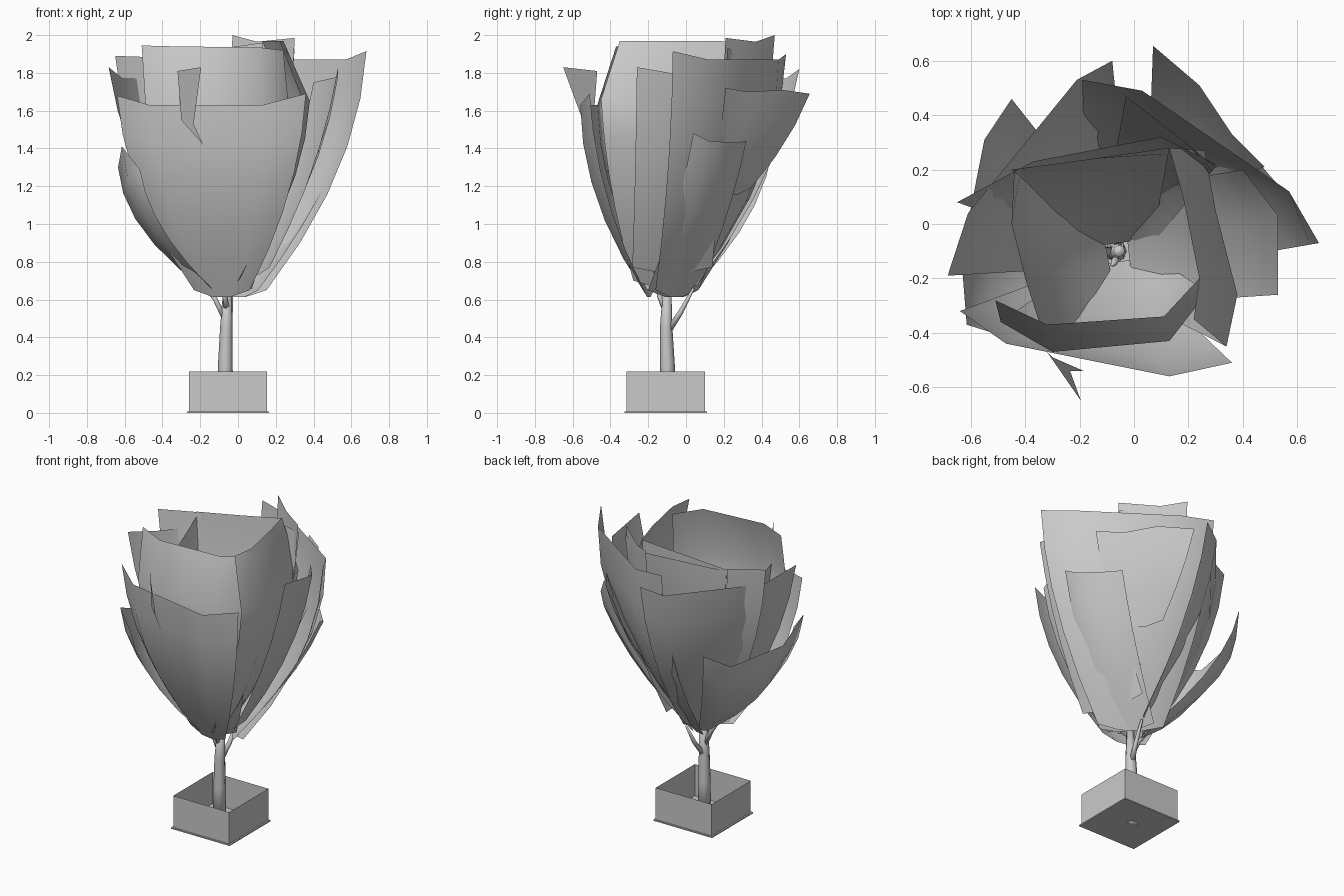
import bpy
import bmesh
from mathutils import Vector

cube = bpy.data.objects.get("Cube")
if cube:
    bpy.data.objects.remove(cube, do_unlink=True)

grey = bpy.data.materials.new("plain_grey")
grey.use_nodes = True
grey.diffuse_color = (0.59, 0.59, 0.59, 1)
grey.node_tree.nodes["Principled BSDF"].inputs["Base Color"].default_value = grey.diffuse_color


def add_object(name, bm, smooth=False):
    mesh = bpy.data.meshes.new(name)
    bm.to_mesh(mesh)
    bm.free()
    mesh.materials.append(grey)
    for face in mesh.polygons:
        face.use_smooth = smooth
    obj = bpy.data.objects.new(name, mesh)
    bpy.context.collection.objects.link(obj)
    return obj


# Square planter: open box on a slightly wider base plate
def box(name, size, bottom, height, open_top=False):
    bm = bmesh.new()
    bmesh.ops.create_cube(bm, size=1)
    for v in bm.verts:
        v.co = ((v.co.x * size) - 0.053, (v.co.y * size) - 0.107,
                bottom + (v.co.z + 0.5) * height)
    if open_top:
        lids = [f for f in bm.faces if abs(f.normal.z) > 0.9]
        bmesh.ops.delete(bm, geom=lids, context='FACES')
    return add_object(name, bm)


box("planter_walls", 0.415, 0.008, 0.212, True)
box("planter_base", 0.435, 0, 0.008)


# Trunk and branches: tapering tubes
def tube(name, path, radii, sides=8):
    bm = bmesh.new()
    rings = []
    for i, p in enumerate(path):
        a, b = Vector(path[max(i - 1, 0)]), Vector(path[min(i + 1, len(path) - 1)])
        turn = Vector((0, 0, 1)).rotation_difference(b - a).to_matrix().to_4x4()
        turn.translation = p
        made = bmesh.ops.create_circle(bm, segments=sides, radius=radii[i], matrix=turn)
        rings.append(made["verts"])
    for low, high in zip(rings, rings[1:]):
        for k in range(sides):
            n = (k + 1) % sides
            bm.faces.new((low[k], low[n], high[n], high[k]))
    bm.faces.new(rings[0][::-1])
    bm.faces.new(rings[-1])
    add_object(name, bm, True)


tube("trunk", [(-.067, -.1, 0), (-.067, -.098, .25), (-.062, -.105, .45), (-.055, -.1, .67)],
     [.041, .039, .033, .022])
twigs = [
    ("left", [(-.07, -.1, .5), (-.12, -.1, .6), (-.19, -.08, .69)]),
    ("back", [(-.06, -.09, .44), (-.04, -.03, .53), (-.03, .04, .66)]),
    ("front", [(-.06, -.11, .55), (-.07, -.14, .62), (-.08, -.15, .68)]),
]
for side, path in twigs:
    tube("branch_" + side, path, [.018, .014, .007], 6)


# Foliage: cupped sheets rising from the trunk top to a given rim,
# optionally passing over a shoulder before curling in to the rim
def sheet(name, rim, bulge, bottom=0.62, half_width=0.14, offset=0.07, shoulder=None, rows=6):
    rim = [Vector(p) for p in rim]
    tops = [Vector(p) for p in shoulder] if shoulder else rim
    centre = Vector((-.06, -.1, bottom))
    out = sum(tops, Vector()) / len(tops) - centre
    out.z = 0
    out.normalize()
    along = tops[-1] - tops[0]
    along.z = 0
    along.normalize()
    bm = bmesh.new()
    grid = []
    for i, top in enumerate(tops):
        u = 2 * i / (len(tops) - 1) - 1
        root = centre + out * offset + along * u * half_width
        root.z += 0.04 * u * u
        column = []
        for r in range(rows):
            h = r / (rows - 1)
            spread = h + bulge * (1 - 0.2 * u * u) * 4 * h * (1 - h)
            p = root.lerp(top, spread)
            p.z = root.z + (top.z - root.z) * h
            column.append(bm.verts.new(p))
        if shoulder:
            column.append(bm.verts.new(rim[i]))
        grid.append(column)
    for a, b in zip(grid, grid[1:]):
        for r in range(len(a) - 1):
            bm.faces.new((a[r], b[r], b[r + 1], a[r + 1]))
    add_object(name, bm, True)


sheet("leaf_front_outer", [(-.64, -.32, 1.68), (-.47, -.44, 1.63),
                           (.13, -.56, 1.63), (.36, -.51, 1.69)], .25, .61, .15, .1)
sheet("leaf_front_inner", [(-.51, -.28, 1.945), (-.32, -.37, 1.94),
                           (.11, -.34, 1.935), (.24, -.2, 1.92)], .24, offset=.04,
      shoulder=[(-.49, -.36, 1.63), (-.3, -.47, 1.63), (.13, -.43, 1.6), (.27, -.25, 1.6)])
sheet("leaf_right_inner", [(.22, -.35, 1.97), (.24, -.2, 1.97),
                           (.18, .1, 1.97), (.13, .28, 1.965)], .22, .66, .18, .04,
      shoulder=[(.34, -.45, 1.66), (.38, -.26, 1.65), (.3, .05, 1.65), (.26, .27, 1.65)])
sheet("leaf_right_outer", [(.53, -.26, 1.83), (.53, .03, 1.78), (.4, .2, 1.75)],
      .16, .73, .22, .17)
sheet("leaf_right_low", [(.58, .04, 1.48), (.55, .12, 1.44),
                         (.42, .27, 1.43), (.36, .32, 1.44)], .11, .61, .17)
sheet("leaf_back_right_tall", [(.68, -.07, 1.915), (.57, .12, 1.87),
                               (.03, .49, 1.87), (-.19, .53, 1.9)], .27, .61, .2)
sheet("leaf_back_right_mid", [(.48, .21, 1.72), (.36, .33, 1.7),
                              (.24, .51, 1.71), (.07, .655, 1.69)], .12, 1.15, .15, .4, rows=4)
sheet("leaf_back_inner", [(.3, .22, 1.93), (.1, .32, 1.9),
                          (-.37, .23, 1.88), (-.65, .08, 1.89)], .24, .66, offset=.04)
sheet("leaf_back_lining", [(.13, .28, 1.96), (-.15, .24, 1.92), (-.45, .2, 1.88)],
      .26, .66, offset=.03)
sheet("leaf_left_inner", [(-.44, .2, 1.86), (-.45, 0, 1.72),
                          (-.4, -.2, 1.66), (-.32, -.45, 1.64)], .26, .66, offset=.04)
sheet("leaf_back_tip", [(.3, .21, 1.985), (.2, .29, 1.975),
                        (.1, .37, 1.965), (-.03, .47, 2.0)], .3, .7, .1)
sheet("leaf_back_left_tall", [(-.08, .6, 1.82), (-.21, .53, 1.77),
                              (-.61, .04, 1.77), (-.685, -.19, 1.83)], .2, .64, .14)
sheet("leaf_left_low", [(-.45, .46, 1.4), (-.55, .31, 1.3), (-.635, -.12, 1.3),
                        (-.615, -.37, 1.41), (-.52, -.4, 1.29)], .23, .62, .13)


# Loose torn leaf at the front
bm = bmesh.new()
corners = [(-.32, -.47, 1.81), (-.195, -.65, 1.83), (-.235, -.54, 1.53),
           (-.185, -.54, 1.42), (-.3, -.49, 1.55)]
bm.faces.new([bm.verts.new(p) for p in corners])
add_object("leaf_front_torn", bm)
